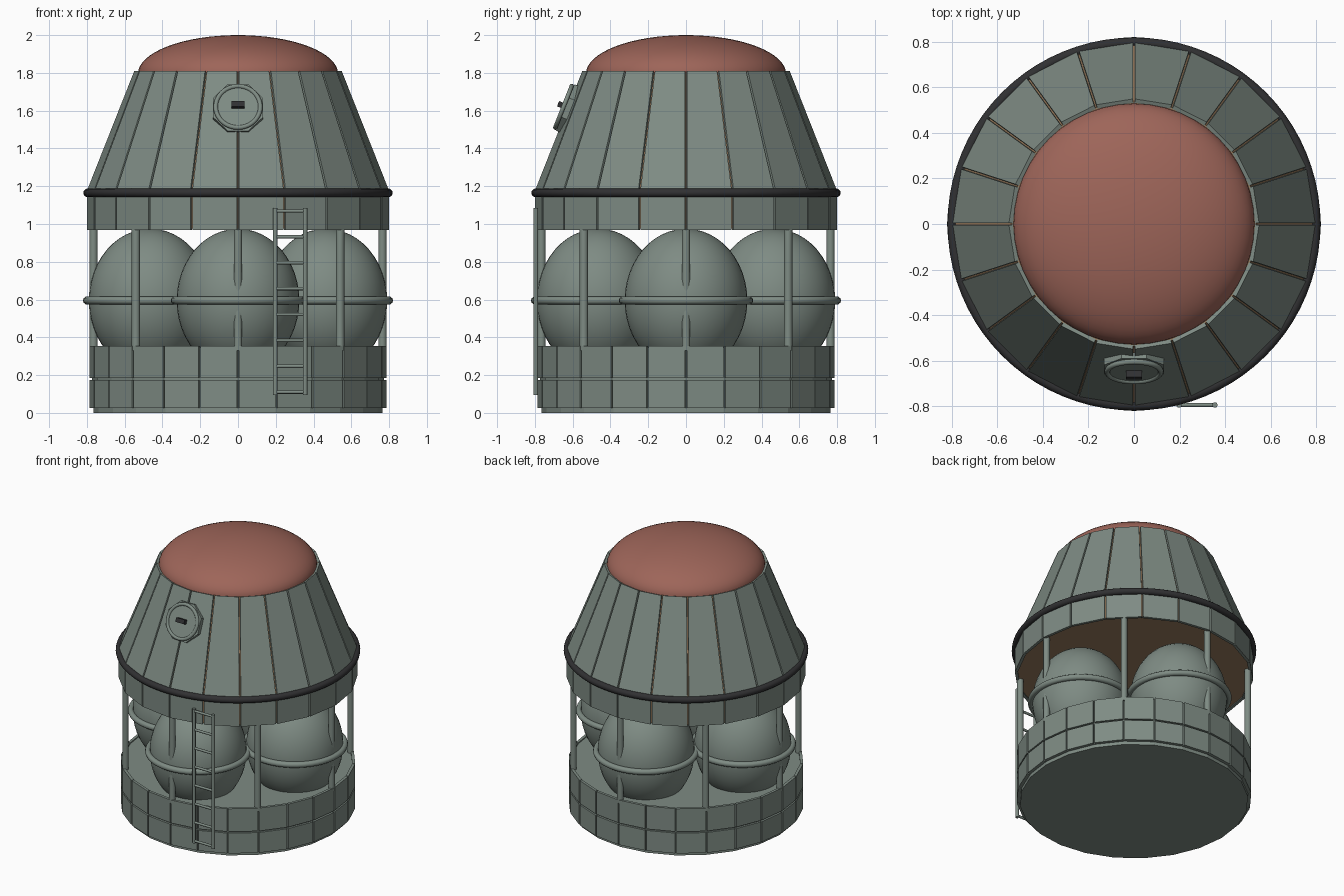
import bpy, bmesh, math
from mathutils import Vector, Matrix

if "Cube" in bpy.data.objects:
    bpy.data.objects.remove(bpy.data.objects["Cube"])


def material(name, rgb):
    m = bpy.data.materials.new(name)
    m.diffuse_color = (*rgb, 1)
    m.use_nodes = True
    m.node_tree.nodes["Principled BSDF"].inputs["Base Color"].default_value = m.diffuse_color
    return m


GREEN = material("grey green paint", (0.21, 0.26, 0.23))
RED = material("dull red", (0.34, 0.13, 0.10))
TAN = material("tan core", (0.32, 0.20, 0.11))
DARK = material("dark rubber", (0.03, 0.03, 0.032))


def finish(name, bm, mat, smooth=False):
    me = bpy.data.meshes.new(name)
    bm.to_mesh(me)
    bm.free()
    ob = bpy.data.objects.new(name, me)
    bpy.context.collection.objects.link(ob)
    me.materials.append(mat)
    if smooth:
        bpy.ops.object.select_all(action='DESELECT')
        ob.select_set(True)
        bpy.context.view_layer.objects.active = ob
        bpy.ops.object.shade_smooth_by_angle(angle=math.radians(40))
    return ob


def polar(r, a, z):
    return Vector((r * math.cos(a), r * math.sin(a), z))


def frustum(name, n, r0, r1, z0, z1, mat, smooth=False):
    bm = bmesh.new()
    bmesh.ops.create_cone(bm, cap_ends=True, segments=n, radius1=r0, radius2=r1, depth=z1 - z0,
                          matrix=Matrix.Translation((0, 0, (z0 + z1) / 2)))
    # put a corner on the x axis so that seams and core corners line up
    a = max((v.co for v in bm.verts), key=lambda c: c.x)
    bmesh.ops.rotate(bm, verts=bm.verts, matrix=Matrix.Rotation(-math.atan2(a.y, a.x), 3, 'Z'))
    return finish(name, bm, mat, smooth)


def panel_ring(name, n, r0, r1, z0, z1, gap=0.011, thick=0.02):
    """Ring of separate flat plates with narrow seams between them."""
    bm = bmesh.new()
    for i in range(n):
        a, b = 2 * math.pi * i / n, 2 * math.pi * (i + 1) / n
        t = (polar(1, b, 0) - polar(1, a, 0)).normalized() * gap / 2
        corners = [polar(r0, a, z0) + t, polar(r0, b, z0) - t,
                   polar(r1, b, z1) - t, polar(r1, a, z1) + t]
        bm.faces.new([bm.verts.new(c) for c in corners])
    ob = finish(name, bm, GREEN)
    mod = ob.modifiers.new("thickness", 'SOLIDIFY')
    mod.thickness, mod.offset = thick, -1
    return ob


def torus(name, major, minor, mat, matrix, seg=64, sides=12):
    bm = bmesh.new()
    rings = []
    for i in range(seg):
        u = 2 * math.pi * i / seg
        rings.append([bm.verts.new(polar(major + minor * math.cos(v), u, minor * math.sin(v)))
                      for v in (2 * math.pi * j / sides for j in range(sides))])
    for i in range(seg):
        p, q = rings[i], rings[(i + 1) % seg]
        for j in range(sides):
            k = (j + 1) % sides
            bm.faces.new((p[j], q[j], q[k], p[k]))
    bm.transform(matrix)
    return finish(name, bm, mat, True)


def add_rod(bm, p, q, r, n=12):
    p, q = Vector(p), Vector(q)
    rot = (q - p).to_track_quat('Z', 'Y').to_matrix().to_4x4()
    bmesh.ops.create_cone(bm, cap_ends=True, segments=n, radius1=r, radius2=r,
                          depth=(q - p).length, matrix=Matrix.Translation((p + q) / 2) @ rot)


# Base: bottom plate, inner drum and two rows of plates
frustum("base_plate", 24, 0.765, 0.765, 0, 0.03, GREEN)
frustum("base_drum", 24, 0.772, 0.772, 0.025, 0.347, GREEN)
panel_ring("base_panels_lower", 24, 0.788, 0.788, 0.025, 0.175)
panel_ring("base_panels_upper", 24, 0.788, 0.788, 0.186, 0.355)

# Four egg-shaped tanks, each with a belt
for i in range(4):
    c = polar(0.465, i * math.pi / 2, 0.595)
    bm = bmesh.new()
    bmesh.ops.create_uvsphere(bm, u_segments=40, v_segments=24, radius=1)
    bm.transform(Matrix.Translation(c) @ Matrix.Diagonal((0.325, 0.325, 0.38, 1)))
    finish(f"tank_{i + 1}", bm, GREEN, True)
    torus(f"tank_belt_{i + 1}", 0.335, 0.021, GREEN, Matrix.Translation(c), 48, 10)

# Eight posts carrying the cabin
bm = bmesh.new()
for i in range(8):
    a = i * math.pi / 4
    add_rod(bm, polar(0.765, a, 0.33), polar(0.765, a, 0.99), 0.022, 16)
finish("posts", bm, GREEN, True)

# Cabin: tan core inside a skirt and a cone of plates
frustum("skirt_core", 20, 0.787, 0.787, 0.975, 1.175, TAN)
frustum("cone_core", 20, 0.787, 0.537, 1.175, 1.803, TAN)
panel_ring("skirt_panels", 20, 0.80, 0.80, 0.968, 1.165)
panel_ring("cone_panels", 20, 0.80, 0.55, 1.178, 1.81, thick=0.018)
torus("bumper_ring", 0.796, 0.023, DARK, Matrix.Translation((0, 0, 1.165)), 80)

# Flattened dome on top
bm = bmesh.new()
bmesh.ops.create_uvsphere(bm, u_segments=48, v_segments=32, radius=1)
bmesh.ops.bisect_plane(bm, geom=bm.verts[:] + bm.edges[:] + bm.faces[:], plane_co=(0, 0, 0),
                       plane_no=(0, 0, -1), clear_outer=True, dist=1e-5)
bm.transform(Matrix.Translation((0, 0, 1.795)) @ Matrix.Diagonal((0.53, 0.53, 0.205, 1)))
finish("dome", bm, RED, True)

# Round hatch lying on the cone's slope; its local z points outwards
slope = math.atan2(0.25, 0.632)
hatch = Matrix.Translation((0, -0.628, 1.612)) @ Matrix.Rotation(math.pi / 2 - slope, 4, 'X')


def hatch_disc(name, n, r, z0, z1):
    bm = bmesh.new()
    turn = Matrix.Rotation(math.pi / n, 4, 'Z')
    bmesh.ops.create_cone(bm, cap_ends=True, segments=n, radius1=r, radius2=r, depth=z1 - z0,
                          matrix=hatch @ Matrix.Translation((0, 0, (z0 + z1) / 2)) @ turn)
    finish(name, bm, GREEN, n > 8)


hatch_disc("hatch_frame", 8, 0.143, -0.03, 0.012)
hatch_disc("hatch_door", 40, 0.118, 0, 0.024)
torus("hatch_rim", 0.118, 0.012, GREEN, hatch @ Matrix.Translation((0, 0, 0.022)), 40, 10)

bm = bmesh.new()
bmesh.ops.create_cube(bm, size=1, matrix=hatch @ Matrix.Translation((0, 0.005, 0.04))
                      @ Matrix.Diagonal((0.07, 0.03, 0.03, 1)))
finish("hatch_handle", bm, DARK)

# Ladder
bm = bmesh.new()
for x in (0.197, 0.355):
    add_rod(bm, (x, -0.795, 0.095), (x, -0.795, 1.085), 0.012)
for i in range(8):
    z = 0.11 + i * 0.137
    add_rod(bm, (0.197, -0.795, z), (0.355, -0.795, z), 0.009)
finish("ladder", bm, GREEN, True)
